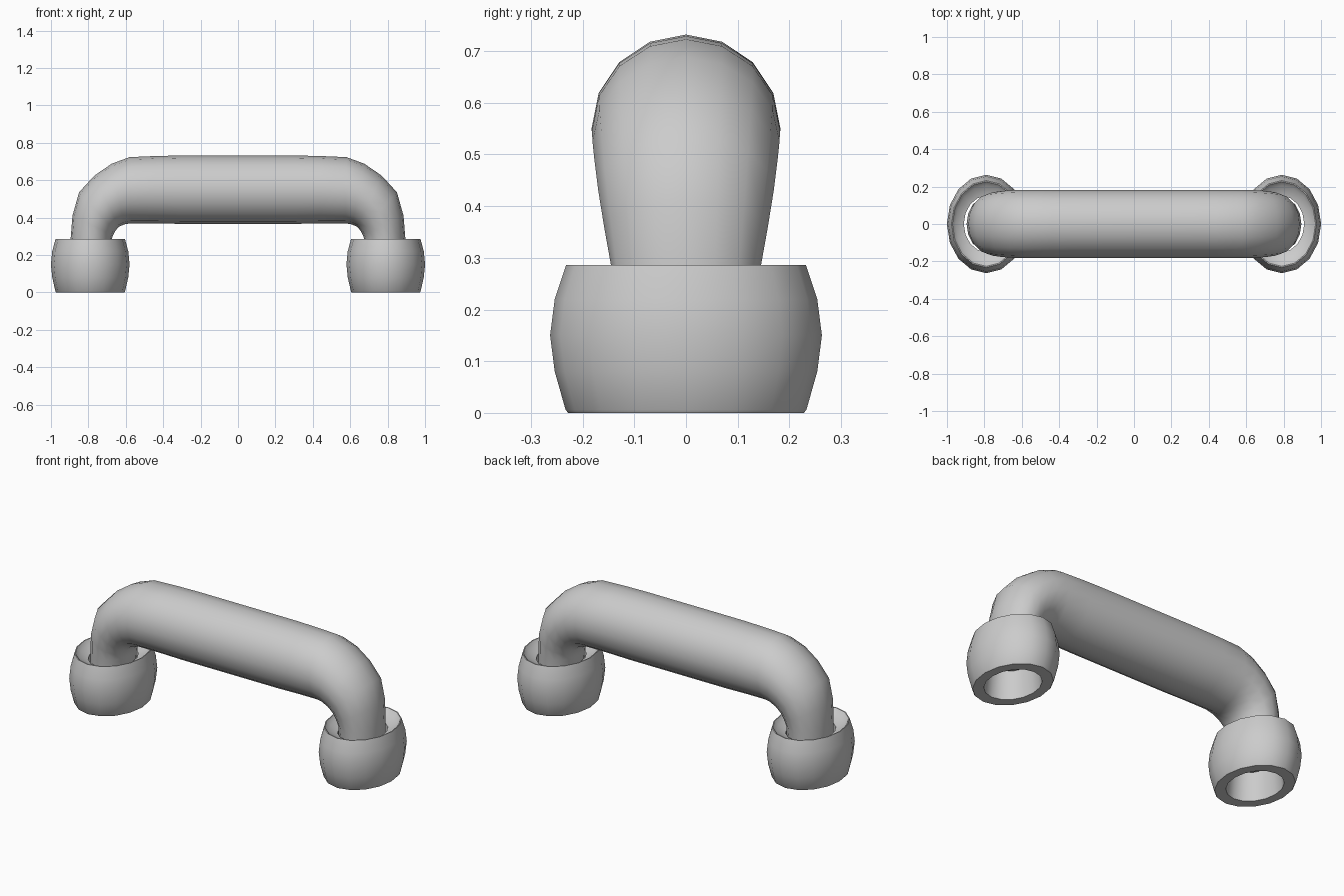
import bpy
from math import sin, cos, tau, radians

if "Cube" in bpy.data.objects:
    bpy.data.objects.remove(bpy.data.objects["Cube"])

SIDES = 16


def loft(name, rings, closed):
    """Skin a list of equal-sized rings; closed joins last to first, else caps the ends."""
    n, m = SIDES, len(rings)
    verts = [p for r in rings for p in r]
    faces = []
    for i in range(m if closed else m - 1):
        a, b = i * n, (i + 1) % m * n
        for k in range(n):
            j = (k + 1) % n
            faces.append((a + k, a + j, b + j, b + k))
    if not closed:
        faces += [tuple(reversed(range(n))), tuple(range((m - 1) * n, m * n))]
    me = bpy.data.meshes.new(name)
    me.from_pydata(verts, [], faces)
    ob = bpy.data.objects.new(name, me)
    bpy.context.collection.objects.link(ob)
    # consistent normals and smooth shading
    bpy.ops.object.select_all(action='DESELECT')
    ob.select_set(True)
    bpy.context.view_layer.objects.active = ob
    bpy.ops.object.mode_set(mode='EDIT')
    bpy.ops.mesh.select_all(action='SELECT')
    bpy.ops.mesh.normals_make_consistent(inside=False)
    bpy.ops.object.mode_set(mode='OBJECT')
    bpy.ops.object.shade_smooth_by_angle(angle=radians(40))
    return ob


# Bar: outer x, outer z, inner x, inner z, half depth for each section of one half
half = [
    (0.895, 0.15, 0.680, 0.15, 0.140),
    (0.895, 0.285, 0.675, 0.285, 0.145),
    (0.885, 0.410, 0.668, 0.305, 0.158),
    (0.850, 0.535, 0.657, 0.328, 0.170),
    (0.767, 0.625, 0.637, 0.350, 0.177),
    (0.675, 0.688, 0.610, 0.363, 0.181),
    (0.580, 0.723, 0.575, 0.369, 0.182),
    (0.440, 0.729, 0.440, 0.369, 0.183),
    (0.300, 0.732, 0.300, 0.366, 0.183),
]
sections = [(-a, b, -c, d, w) for a, b, c, d, w in half] + half[::-1]


def bar_ring(ox, oz, ix, iz, w):
    ring = []
    for k in range(SIDES):
        c, s = cos(tau * k / SIDES), sin(tau * k / SIDES)
        ring.append(((ox + ix) / 2 + c * (ox - ix) / 2, w * s,
                     (oz + iz) / 2 + c * (oz - iz) / 2))
    return ring


loft("grip_bar", [bar_ring(*s) for s in sections], False)

# End collars: barrel-shaped oval rings, profile of radius and height
profile = [(0.228, 0), (0.233, 0.006), (0.254, 0.08), (0.263, 0.15), (0.254, 0.22),
           (0.232, 0.286), (0.226, 0.286), (0.205, 0.262), (0.150, 0.245),
           (0.150, 0.15), (0.165, 0)]
for side, x in (("left", -0.79), ("right", 0.79)):
    rings = [[(x + 0.8 * r * cos(tau * k / SIDES), r * sin(tau * k / SIDES), z)
              for k in range(SIDES)] for r, z in profile]
    loft(side + "_collar", rings, True)
